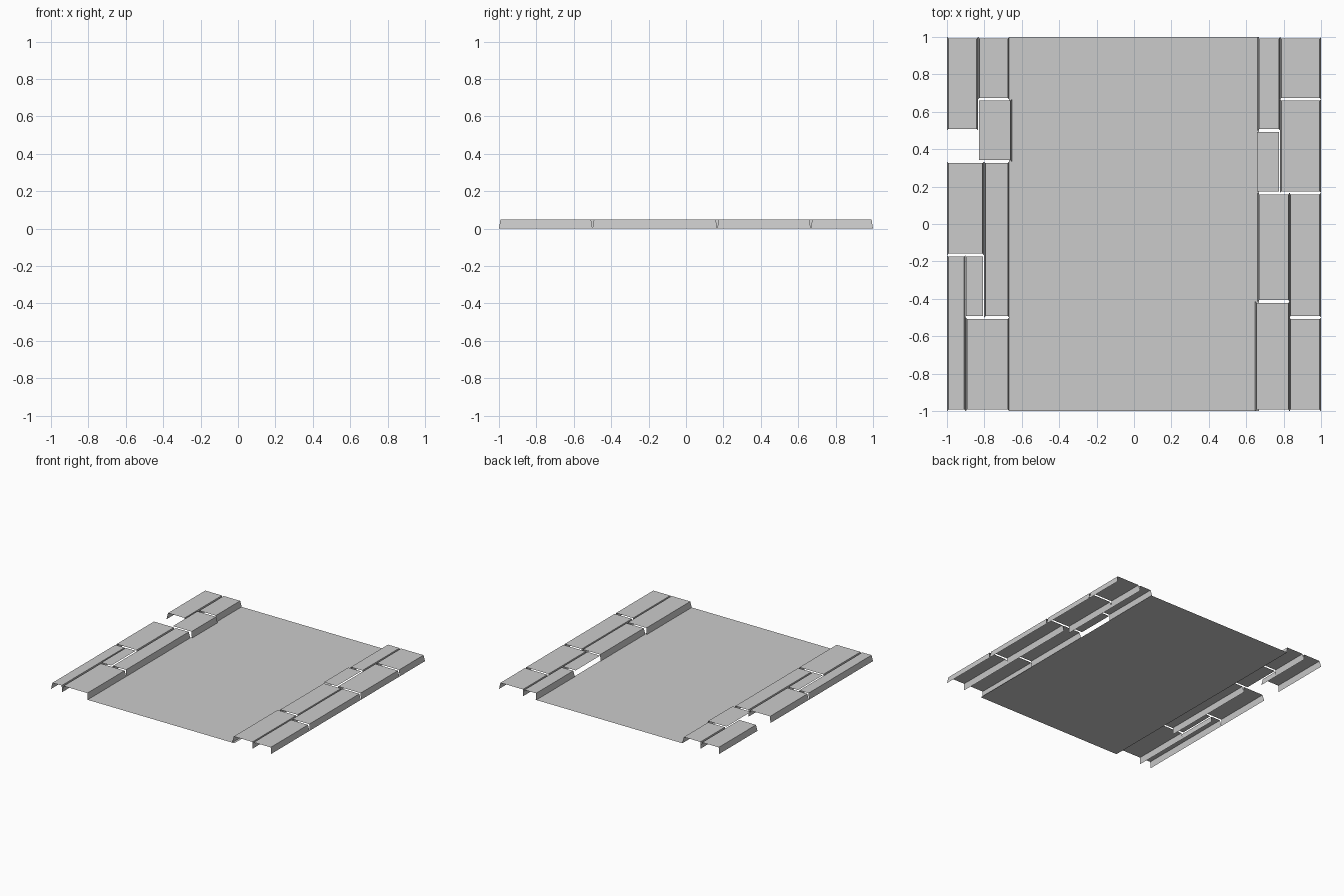
import bpy

if "Cube" in bpy.data.objects:
    bpy.data.objects.remove(bpy.data.objects["Cube"])

H = 0.05       # stone height
INSET = 0.008  # how far the top edge leans in from the base


def mesh_object(name, verts, faces):
    mesh = bpy.data.meshes.new(name)
    mesh.from_pydata(verts, [], faces)
    mesh.update()
    ob = bpy.data.objects.new(name, mesh)
    bpy.context.collection.objects.link(ob)
    return ob


def kerb_stone(name, x0, x1, y0, y1, walls="LR"):
    """Top face plus sloped left/right walls; ends stay open."""
    i = INSET
    verts = [(x0, y0, 0), (x1, y0, 0), (x1, y1, 0), (x0, y1, 0),
             (x0 + i, y0 + i, H), (x1 - i, y0 + i, H),
             (x1 - i, y1 - i, H), (x0 + i, y1 - i, H)]
    used = [(4, 5, 6, 7)]
    if "L" in walls:
        used.append((3, 0, 4, 7))
    if "R" in walls:
        used.append((1, 2, 6, 5))
    keep = sorted({v for f in used for v in f})
    mesh_object(name, [verts[k] for k in keep],
                [[keep.index(v) for v in f] for f in used])


# Flat path surface
e = 0.667
mesh_object("path_surface", [(-e, -1, 0), (e, -1, 0), (e, 1, 0), (-e, 1, 0)], [(0, 1, 2, 3)])

# Edging stones: x0, x1, y0, y1, walls
left_stones = [
    (-1, -0.833, 0.5, 1, "LR"),
    (-0.833, -e, e, 1, "LR"),
    (-0.838, -0.653, 0.333, e, "R"),
    (-1, -0.802, -0.167, 0.333, "LR"),
    (-0.802, -e, -0.5, 0.333, "LR"),
    (-1, -0.9, -1, -0.167, "LR"),
    (-0.905, -0.8, -0.5, -0.167, ""),
    (-0.9, -e, -1, -0.5, "LR"),
]
right_stones = [
    (e - 0.006, 0.782, 0.5, 1, "LR"),
    (0.78, 1, e, 1, "LR"),
    (0.65, 0.782, 0.167, 0.5, ""),
    (0.78, 1, 0.167, e, "LR"),
    (e - 0.006, 0.833, -0.415, 0.167, "LR"),
    (0.83, 1, -0.5, 0.167, "LR"),
    (0.648, 0.833, -1, -0.415, "LR"),
    (0.83, 1, -1, -0.5, "LR"),
]
for side, stones in (("left", left_stones), ("right", right_stones)):
    for n, s in enumerate(stones, 1):
        kerb_stone(f"{side}_edging_stone_{n}", *s)
